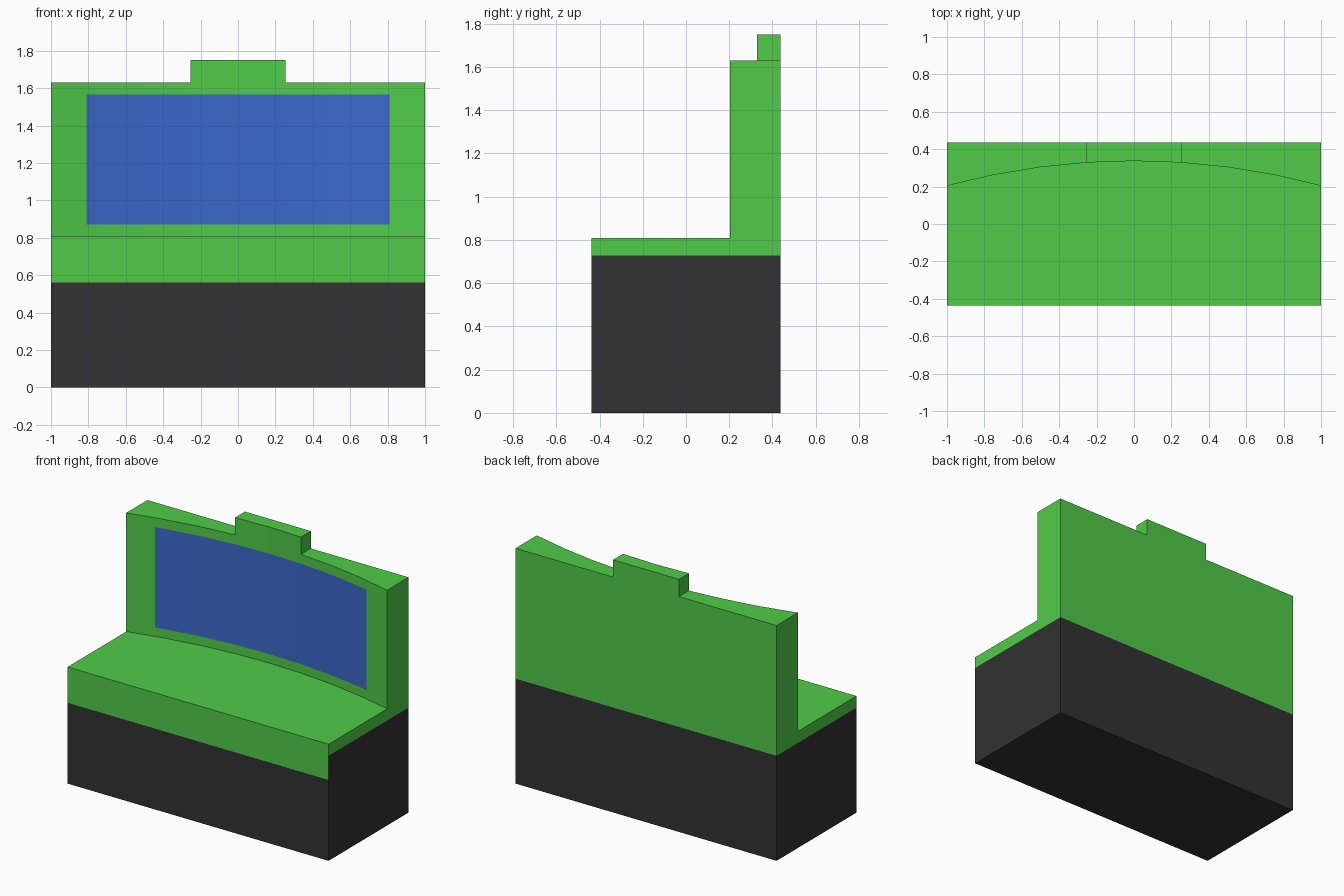
import bpy
import bmesh
from math import sin, cos, asin

if "Cube" in bpy.data.objects:
    bpy.data.objects.remove(bpy.data.objects["Cube"])

W, D = 1.0, 0.437                       # half width, half depth
BASE_FRONT, BASE_SIDE, SEAT = 0.56, 0.727, 0.808
SCREEN_X, SCREEN_LO, SCREEN_HI = 0.81, 0.87, 1.565
BACK_TOP, HEAD_TOP = 1.63, 1.75


def material(name, rgb):
    m = bpy.data.materials.new(name)
    m.diffuse_color = (*rgb, 1)
    m.use_nodes = True
    m.node_tree.nodes["Principled BSDF"].inputs["Base Color"].default_value = m.diffuse_color
    return m


green = material("green", (0.08, 0.60, 0.065))
dark = material("dark", (0.032, 0.032, 0.032))
blue = material("blue", (0.045, 0.14, 0.60))


def prism(name, outline, levels, mats, pick=None, bottom=False, top=True):
    """Stack an outline through several heights; pick(x, z) chooses side materials."""
    bm = bmesh.new()
    rings = [[bm.verts.new((x, y, z)) for x, y in outline] for z in levels]
    n = len(outline)
    for lo, hi in zip(rings, rings[1:]):
        for i in range(n):
            j = (i + 1) % n
            f = bm.faces.new((lo[i], lo[j], hi[j], hi[i]))
            c = f.calc_center_median()
            if pick and f.normal.length >= 0 and pick(c):
                f.material_index = 1
    if bottom:
        bm.faces.new(rings[0][::-1])
    if top:
        bm.faces.new(rings[-1])
    me = bpy.data.meshes.new(name)
    bm.to_mesh(me)
    bm.free()
    for m in mats:
        me.materials.append(m)
    ob = bpy.data.objects.new(name, me)
    bpy.context.collection.objects.link(ob)
    return ob


# Concave front of the backrest: an eight-segment arc
SAG, MID = 0.133, 0.337
R = (W * W + SAG * SAG) / (2 * SAG)
A = asin(W / R)
arc = [(R * sin(A * i / 4), MID - R + R * cos(A * i / 4)) for i in range(-4, 5)]

# Extra points on the outer segments where the screen panel ends
(x0, y0), (x1, y1) = arc[0], arc[1]
ys = y0 + (y1 - y0) * (SCREEN_X - W) / (x1 - x0) * -1
front = [arc[0], (-SCREEN_X, ys)] + arc[1:-1] + [(SCREEN_X, ys), arc[-1]]

box = [(-W, -D), (W, -D), (W, D), (-W, D)]

# Dark base, with the green strip on the upper front
prism("base", box, [0, BASE_FRONT, BASE_SIDE], [dark, green],
      lambda c: c.y < -D + 0.01 and c.z > BASE_FRONT, bottom=True, top=False)

# Seat slab
prism("seat", box, [BASE_SIDE, SEAT], [green])

# Curved backrest with the inset-coloured panel
prism("backrest", front + [(W, D), (-W, D)],
      [SEAT, SCREEN_LO, SCREEN_HI, BACK_TOP], [green, blue],
      lambda c: c.y < D - 0.01 and abs(c.x) < SCREEN_X
      and SCREEN_LO < c.z < SCREEN_HI)

# Raised block on top of the backrest
head = arc[3:6]
prism("headrest", head + [(head[-1][0], D), (head[0][0], D)],
      [BACK_TOP, HEAD_TOP], [green])
